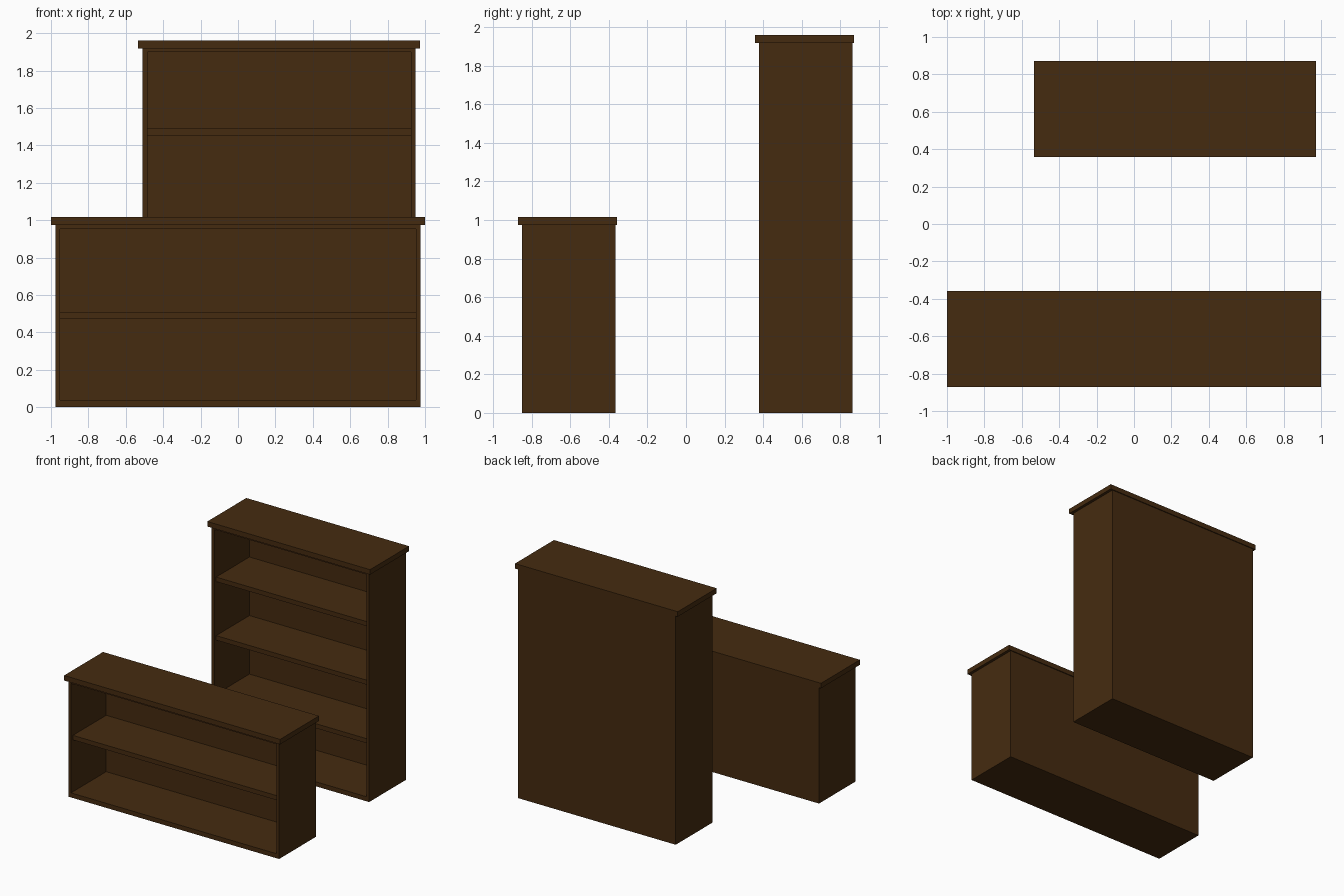
import bpy

cube = bpy.data.objects.get("Cube")
if cube:
    bpy.data.objects.remove(cube, do_unlink=True)

wood = bpy.data.materials.new("dark brown wood")
wood.use_nodes = True
colour = (0.060, 0.024, 0.005, 1)
wood.diffuse_color = colour
wood.node_tree.nodes["Principled BSDF"].inputs["Base Color"].default_value = colour


def box(name, x0, x1, y0, y1, z0, z1):
    bpy.ops.mesh.primitive_cube_add(size=1, location=((x0 + x1) / 2, (y0 + y1) / 2, (z0 + z1) / 2))
    ob = bpy.context.object
    ob.name = name
    ob.data.name = name
    ob.scale = (x1 - x0, y1 - y0, z1 - z0)
    bpy.ops.object.transform_apply(location=False, rotation=False, scale=True)
    ob.data.materials.append(wood)


def bookcase(name, x0, x1, y0, height, shelf_heights):
    """Open-fronted case with an overhanging top slab."""
    y1 = y0 + 0.485
    board, slab = 0.025, 0.042
    body = height - slab
    back = y1 - 0.02

    # Carcass
    box(name + "_right_side", x0, x0 + board, y0, y1, 0, body)
    box(name + "_left_side", x1 - board, x1, y0, y1, 0, body)
    inner = (x0 + board, x1 - board)
    box(name + "_back_panel", *inner, back, y1, 0, body)
    box(name + "_bottom_board", *inner, y0, back, 0, 0.038)
    box(name + "_upper_board", *inner, y0, back, body - 0.02, body)

    # Shelves, set back a little from the front edge
    for i, z in enumerate(shelf_heights):
        box(f"{name}_shelf_{i + 1}", *inner, y0 + 0.025, back, z, z + 0.038)

    # Top slab
    box(name + "_top", x0 - 0.024, x1 + 0.024, y0 - 0.022, y1 + 0.008, body, height)


bookcase("low_bookcase", -0.976, 0.976, -0.85, 1.016, [0.472])
bookcase("tall_bookcase", -0.51, 0.949, 0.379, 1.96, [0.472, 0.962, 1.452])
